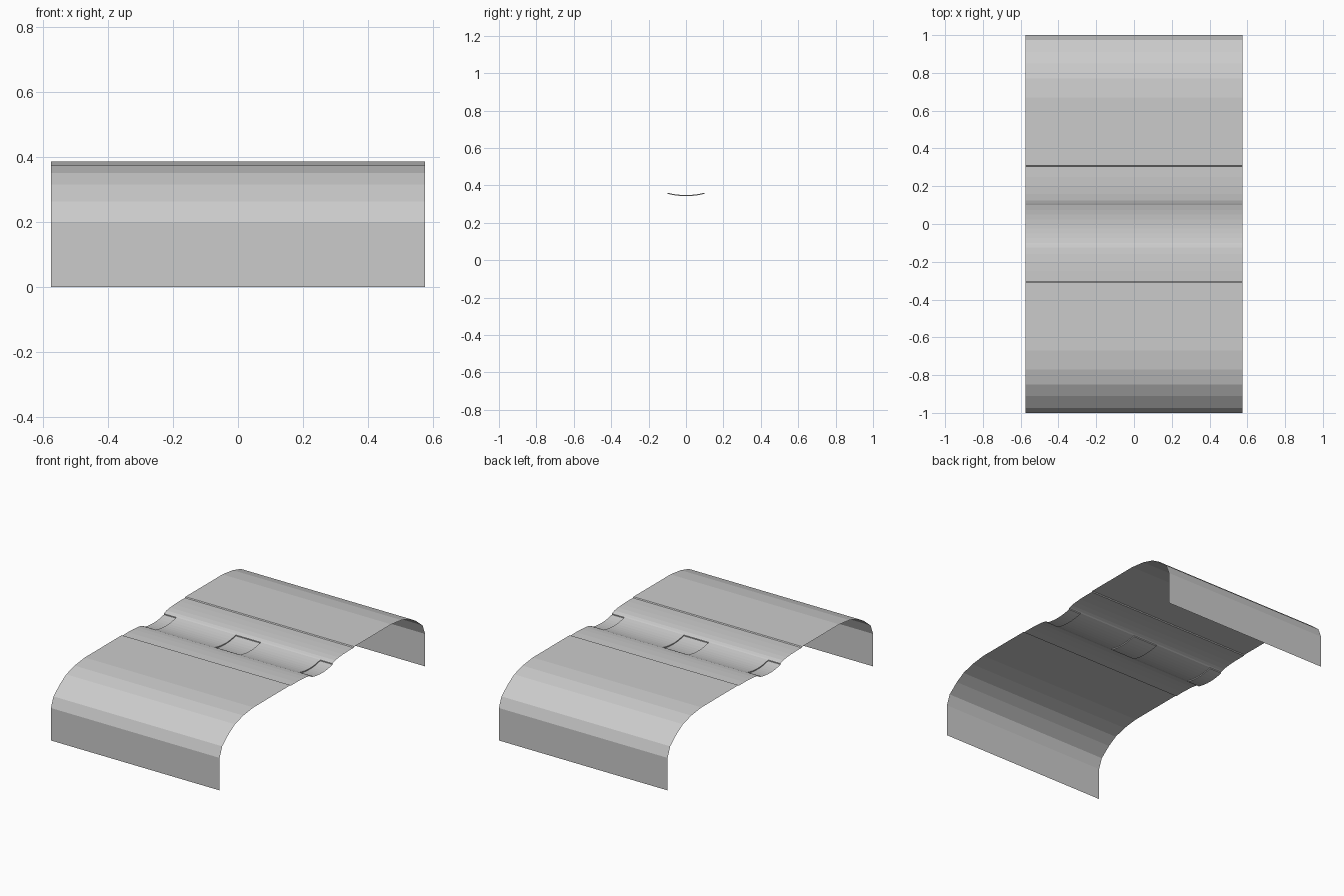
import bpy, bmesh

if "Cube" in bpy.data.objects:
    bpy.data.objects.remove(bpy.data.objects["Cube"])

W = 0.575


def sheet(name, profile, x0=-W, x1=W):
    """Extrude an open (y, z) profile along x as a single-sided sheet."""
    bm = bmesh.new()
    rows = [[bm.verts.new((x, y, z)) for x in (x0, x1)] for y, z in profile]
    for a, b in zip(rows, rows[1:]):
        bm.faces.new((a[0], a[1], b[1], b[0]))
    me = bpy.data.meshes.new(name)
    bm.to_mesh(me)
    bm.free()
    ob = bpy.data.objects.new(name, me)
    bpy.context.collection.objects.link(ob)
    return ob


def flip(profile):
    return [(-y, z) for y, z in reversed(profile)]


def arc(z_edge, z_mid, n=8, half=0.1):
    ys = [-half + 2 * half * i / n for i in range(n + 1)]
    return [(y, z_mid + (z_edge - z_mid) * (y / half) ** 2) for y in ys]


# Outer shells: wall, faceted shoulder, flat top, small step down
shell = [(-1, 0), (-1, 0.2), (-0.975, 0.262), (-0.91, 0.315), (-0.85, 0.35),
         (-0.77, 0.373), (-0.67, 0.385), (-0.31, 0.385), (-0.305, 0.38)]
sheet("front_shell", shell)
sheet("back_shell", flip(shell))

# Rounded lips rolling down into the central channel
lip = [(-0.305, 0.38), (-0.25, 0.3805), (-0.2, 0.379), (-0.16, 0.376),
       (-0.125, 0.371), (-0.108, 0.365), (-0.1, 0.361)]
sheet("front_lip", lip)
sheet("back_lip", flip(lip))

# Raised channel pads, with slightly sunken saddles between and beside them
pad = arc(0.361, 0.348)
saddle = [(-0.1, 0.361)] + arc(0.355, 0.342) + [(0.1, 0.361)]
for side, x0, x1 in (("left", -0.49, -0.085), ("right", 0.085, 0.49)):
    sheet(side + "_pad", pad, x0, x1)
for side, x0, x1 in (("left", -W, -0.49), ("middle", -0.085, 0.085), ("right", 0.49, W)):
    sheet(side + "_saddle", saddle, x0, x1)

# Thin curved step faces joining pads and saddles
for i, (x, sign) in enumerate(((-0.49, -1), (-0.085, 1), (0.085, -1), (0.49, 1))):
    bm = bmesh.new()
    pairs = [(bm.verts.new((x, y, zl)), bm.verts.new((x, y, zu)))
             for (y, zl), (_, zu) in zip(saddle[1:-1], pad)]
    for a, b in zip(pairs, pairs[1:]):
        f = (a[0], b[0], b[1], a[1])
        bm.faces.new(f if sign > 0 else f[::-1])
    me = bpy.data.meshes.new("pad_step")
    bm.to_mesh(me)
    bm.free()
    bpy.context.collection.objects.link(bpy.data.objects.new(f"pad_step_{i + 1}", me))
